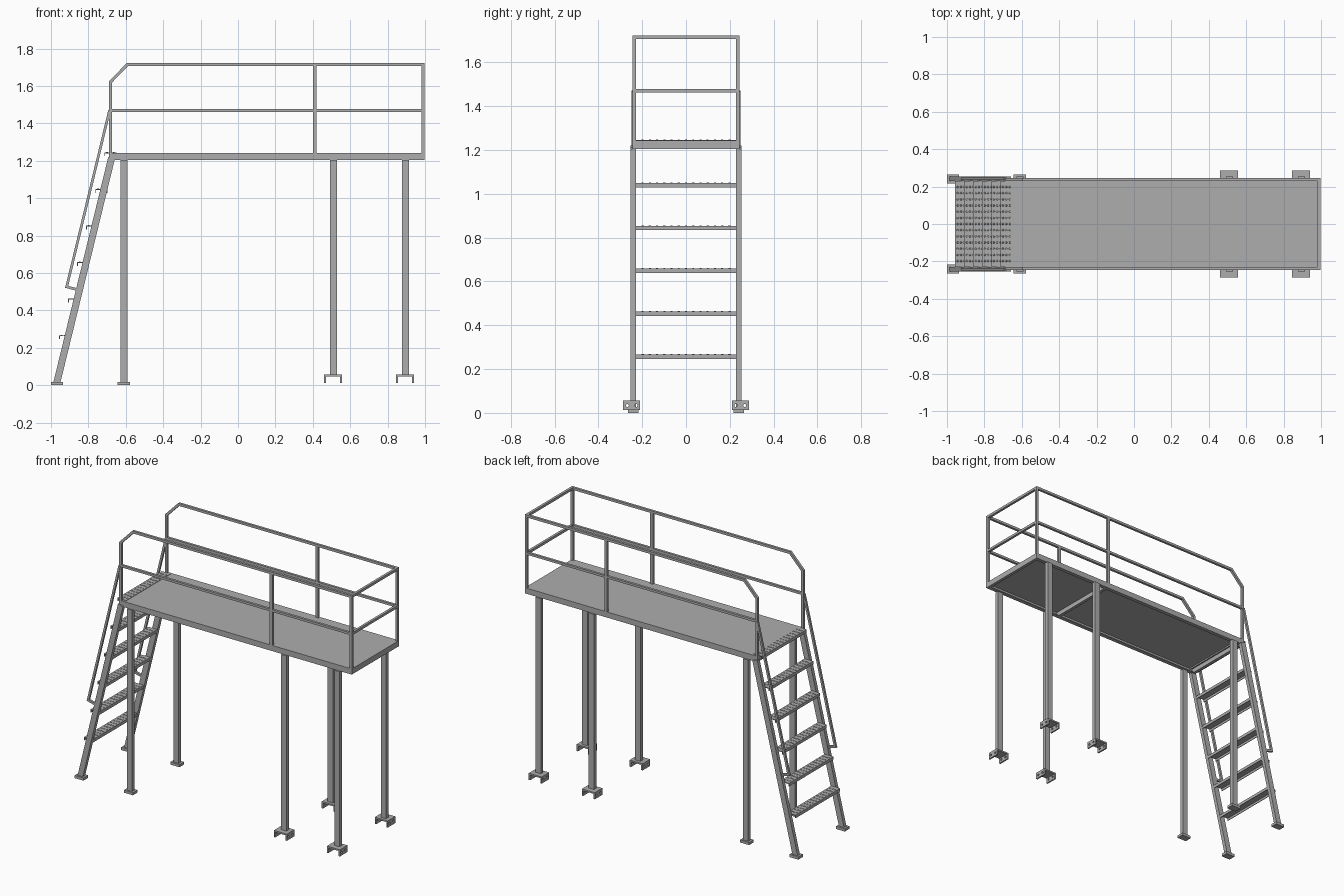
import bpy
import bmesh
from mathutils import Matrix, Vector

cube = bpy.data.objects.get("Cube")
if cube:
    bpy.data.objects.remove(cube, do_unlink=True)

GREY = (0.42, 0.42, 0.42, 1)
steel = bpy.data.materials.new("galvanised grey")
steel.use_nodes = True
steel.diffuse_color = GREY
steel.node_tree.nodes["Principled BSDF"].inputs["Base Color"].default_value = GREY

SIDES = {"front": -1, "back": 1}


def finish(name, bm):
    bmesh.ops.recalc_face_normals(bm, faces=bm.faces)
    mesh = bpy.data.meshes.new(name)
    bm.to_mesh(mesh)
    bm.free()
    mesh.materials.append(steel)
    obj = bpy.data.objects.new(name, mesh)
    bpy.context.collection.objects.link(obj)
    return obj


def add_box(bm, x, y, z):
    """Each of x, y, z is a (low, high) pair."""
    mid = Vector([sum(r) / 2 for r in (x, y, z)])
    size = [abs(r[1] - r[0]) for r in (x, y, z)]
    bmesh.ops.create_cube(bm, size=1, matrix=Matrix.Translation(mid) @ Matrix.Diagonal((*size, 1)))


def boxes(name, *parts):
    bm = bmesh.new()
    for part in parts:
        add_box(bm, *part)
    return finish(name, bm)


def around(c, width):
    return (c - width / 2, c + width / 2)


def bar(name, path, width, y):
    """Rectangular tube along an x-z path with mitred corners."""
    bm = bmesh.new()
    pts = [Vector(p) for p in path]
    rings = []
    for i, p in enumerate(pts):
        d_in = (p - pts[i - 1]).normalized() if i else (pts[1] - p).normalized()
        d_out = (pts[i + 1] - p).normalized() if i < len(pts) - 1 else d_in
        n_in, n_out = Vector((-d_in.y, d_in.x)), Vector((-d_out.y, d_out.x))
        miter = (n_in + n_out).normalized()
        off = miter * (width / 2 / miter.dot(n_in))
        a, b = p + off, p - off
        rings.append([bm.verts.new((q.x, v, q.y)) for q, v in
                      ((a, y[0]), (a, y[1]), (b, y[1]), (b, y[0]))])
    for r, s in zip(rings, rings[1:]):
        for k in range(4):
            bm.faces.new((r[k], r[(k + 1) % 4], s[(k + 1) % 4], s[k]))
    bm.faces.new(rings[0])
    bm.faces.new(rings[-1])
    return finish(name, bm)


# Platform: sheet on a frame of channels
X0, X1, HALF = -0.69, 0.997, 0.245
BOTTOM, TOP = 1.205, 1.242
boxes("deck_plate", ((X0, X1), (-HALF, HALF), (TOP - 0.008, TOP)))
for side, s in SIDES.items():
    web = (s * HALF, s * (HALF - 0.008))
    lip = (s * HALF, s * (HALF - 0.025))
    boxes(side + "_deck_channel",
          ((X0, X1), web, (BOTTOM, TOP - 0.004)),
          ((X0, X1), lip, (BOTTOM, BOTTOM + 0.006)))
for name, x in (("ladder_end_beam", X0 + 0.01), ("middle_beam", 0.42), ("far_end_beam", X1 - 0.01)):
    boxes(name, (around(x, 0.02), (-HALF + 0.001, HALF - 0.001), (BOTTOM, TOP - 0.004)))

# Guard rails
TUBE = 0.016
END, RAIL_TOP, RAIL_MID = 0.989, 1.714, 1.469
for side, s in SIDES.items():
    y = around(s * 0.237, TUBE)
    bar(side + "_top_rail",
        [(-0.683, 1.215), (-0.683, 1.62), (-0.592, RAIL_TOP), (END, RAIL_TOP), (END, 1.215)], TUBE, y)
    bar(side + "_middle_rail", [(-0.683, RAIL_MID), (END, RAIL_MID)], 0.015, y)
    bar(side + "_middle_post", [(0.411, 1.215), (0.411, RAIL_TOP)], 0.02, y)
for name, z in (("end_top_rail", RAIL_TOP), ("end_middle_rail", RAIL_MID)):
    boxes(name, (around(END, TUBE), (-0.235, 0.235), around(z, TUBE)))

# Legs and flat feet under the ladder end
for side, s in SIDES.items():
    y = s * 0.241
    for i, x in enumerate((-0.61, 0.51, 0.895)):
        foot = 0.005 if i == 0 else 0.05
        boxes(f"{side}_leg_{i + 1}", (around(x, 0.038), around(y, 0.025), (foot, BOTTOM)))
    boxes(side + "_flat_foot", (around(-0.61, 0.066), around(y, 0.047), (0, 0.017)))


# Saddle brackets with bolt holes through both flanges
def saddle(name, x, y):
    w, yr = 0.094, around(y, 0.078)
    bm = bmesh.new()
    profile = [(-w / 2, 0.013), (-w / 2, 0.057), (w / 2, 0.057), (w / 2, 0.013),
               (w / 2 - 0.01, 0.013), (w / 2 - 0.01, 0.047),
               (0.01 - w / 2, 0.047), (0.01 - w / 2, 0.013)]
    face = bm.faces.new([bm.verts.new((x + px, yr[0], pz)) for px, pz in profile])
    ext = bmesh.ops.extrude_face_region(bm, geom=[face])
    moved = [v for v in ext["geom"] if isinstance(v, bmesh.types.BMVert)]
    bmesh.ops.translate(bm, vec=(0, yr[1] - yr[0], 0), verts=moved)
    obj = finish(name, bm)

    holes = bmesh.new()
    for dy in (-0.02, 0.02):
        place = Matrix.Translation((x, y + dy, 0.034)) @ Matrix.Rotation(1.5708, 4, "Y")
        bmesh.ops.create_cone(holes, cap_ends=True, segments=12, radius1=0.007,
                              radius2=0.007, depth=0.15, matrix=place)
    cutter = finish("bolt_hole_cutter", holes)
    cutter.hide_render = True
    mod = obj.modifiers.new("bolt_holes", "BOOLEAN")
    mod.operation, mod.solver, mod.object = "DIFFERENCE", "EXACT", cutter
    deps = bpy.context.evaluated_depsgraph_get()
    cut = bpy.data.meshes.new_from_object(obj.evaluated_get(deps))
    obj.modifiers.clear()
    obj.data = cut
    bpy.data.objects.remove(cutter, do_unlink=True)


for side, s in SIDES.items():
    for i, x in enumerate((0.508, 0.893)):
        saddle(f"{side}_saddle_{i + 1}", x, s * 0.248)

# Ladder stringers, feet and handrails
for side, s in SIDES.items():
    y = around(s * 0.241, 0.024)
    bar(side + "_stringer", [(-0.97, 0.008), (-0.676, 1.215)], 0.037, y)
    boxes(side + "_stringer_foot", (around(-0.968, 0.064), around(s * 0.241, 0.047), (0, 0.018)))
    bar(side + "_ladder_handrail",
        [(-0.687, RAIL_MID), (-0.916, 0.526), (-0.862, 0.512)], 0.014, around(s * 0.241, 0.014))

# Treads: folded channels with raised grip studs, the last level with the deck
for i in range(6):
    z, x = 0.267 + 0.1955 * i, -0.957 + 0.0485 * i
    xr, yr = (x, x + 0.064), (-0.23, 0.23)
    bm = bmesh.new()
    add_box(bm, xr, yr, (z - 0.005, z))
    add_box(bm, (xr[0], xr[0] + 0.004), yr, (z - 0.02, z))
    add_box(bm, (xr[1] - 0.004, xr[1]), yr, (z - 0.02, z))
    for row in range(3):
        for col in range(13):
            spot = (x + 0.014 + row * 0.018, (col - 6) * 0.033, z + 0.001)
            bmesh.ops.create_cone(bm, cap_ends=True, segments=8, radius1=0.006, radius2=0.004,
                                  depth=0.003, matrix=Matrix.Translation(spot))
    finish(f"tread_{i + 1}", bm)
